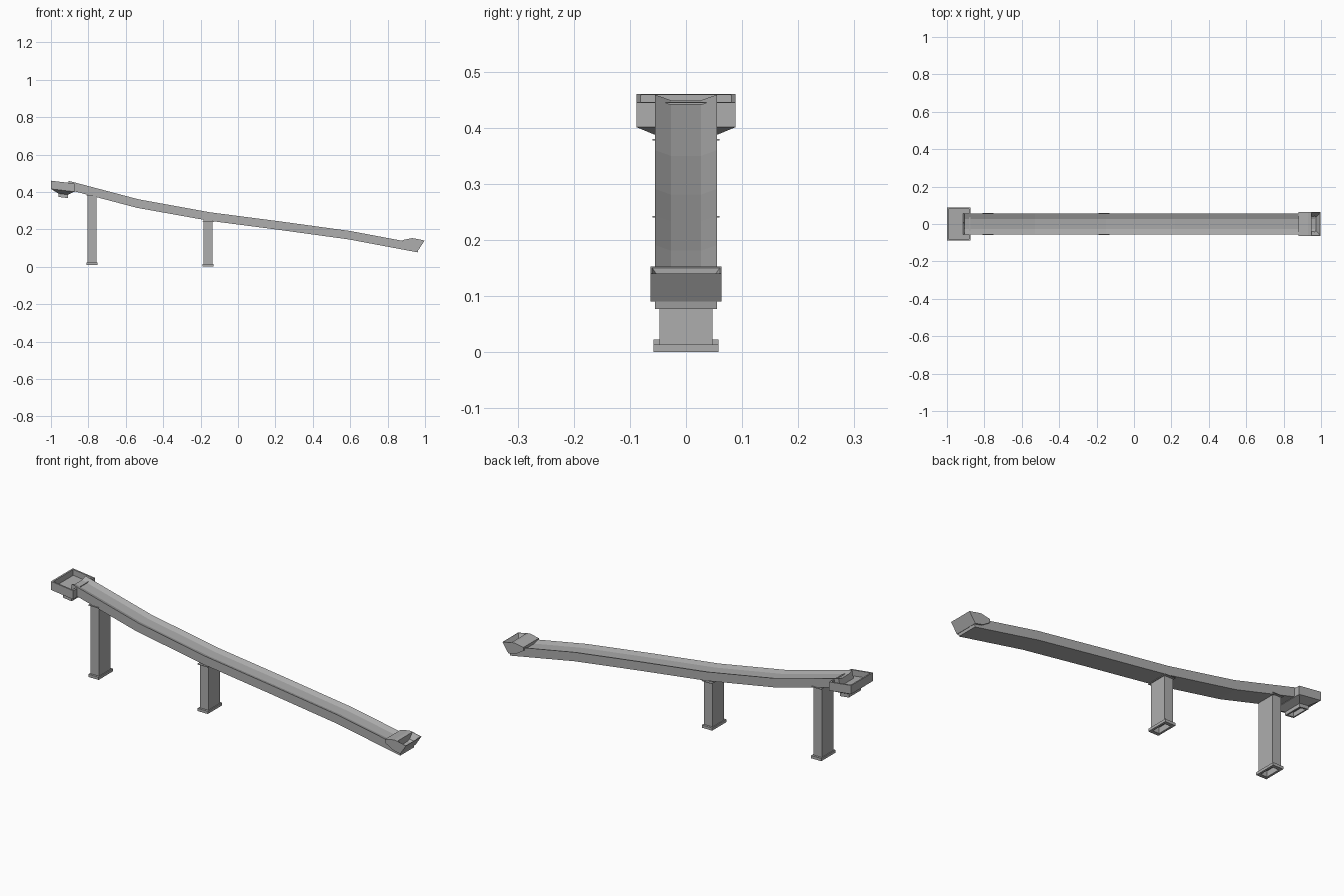
import bpy, bmesh
from mathutils import Vector

cube = bpy.data.objects.get("Cube")
if cube:
    bpy.data.objects.remove(cube, do_unlink=True)

grey = bpy.data.materials.new("painted steel grey")
grey.use_nodes = True
colour = (0.42, 0.42, 0.42, 1)
grey.diffuse_color = colour
grey.node_tree.nodes["Principled BSDF"].inputs["Base Color"].default_value = colour


def finish(name, bm):
    bmesh.ops.recalc_face_normals(bm, faces=bm.faces)
    mesh = bpy.data.meshes.new(name)
    bm.to_mesh(mesh)
    bm.free()
    mesh.materials.append(grey)
    obj = bpy.data.objects.new(name, mesh)
    bpy.context.collection.objects.link(obj)
    return obj


def loft(rings):
    """Skin a closed solid over rings holding equal numbers of points."""
    bm = bmesh.new()
    rows = [[bm.verts.new(p) for p in ring] for ring in rings]
    n = len(rows[0])
    for a, b in zip(rows, rows[1:]):
        for i in range(n):
            j = (i + 1) % n
            bm.faces.new((a[i], a[j], b[j], b[i]))
    bm.faces.new(rows[0])
    bm.faces.new(rows[-1])
    return bm


def rect(x0, x1, half, z, tilt=0.0):
    """Rectangular ring, optionally sloping along x."""
    return [(x, y, z + tilt * (x + 1)) for x, y in
            ((x0, -half), (x1, -half), (x1, half), (x0, half))]


# Troughed belt: side outline as top x, top z, bottom x, bottom z
stations = [(-0.905, 0.459, -0.915, 0.414), (-0.53, 0.36, -0.54, 0.315),
            (-0.15, 0.291, -0.155, 0.246), (0.22, 0.243, 0.214, 0.198),
            (0.60, 0.191, 0.593, 0.146), (0.968, 0.122, 0.96, 0.077)]
half, flat, dip = 0.055, 0.027, 0.01
finish("conveyor_belt", loft([
    [(bx, -half, bz), (bx, half, bz), (tx, half, tz),
     (tx, flat, tz - dip), (tx, -flat, tz - dip), (tx, -half, tz)]
    for tx, tz, bx, bz in stations]))

# Tilted feed tray with a funnel and a hollow outlet below
tilt = -0.12
finish("feed_hopper", loft([
    rect(-0.952, -0.918, 0.042, 0.395),
    rect(-0.952, -0.918, 0.042, 0.378, tilt),
    rect(-0.960, -0.910, 0.050, 0.378, tilt),
    rect(-0.960, -0.910, 0.050, 0.396, tilt),
    rect(-1.0, -0.875, 0.088, 0.416, tilt),
    rect(-1.0, -0.875, 0.088, 0.460, tilt),
    rect(-0.992, -0.883, 0.080, 0.460, tilt),
    rect(-0.992, -0.883, 0.080, 0.430, tilt)]))

# Discharge hood with a sunken opening in its sloping upper front
outline = [(0.88, 0.125), (0.88, 0.143), (0.93, 0.153),
           (0.945, 0.151), (0.998, 0.140), (0.965, 0.090), (0.92, 0.100)]
bm = loft([[(x, y, z) for x, z in outline] for y in (-0.063, 0.063)])
bmesh.ops.recalc_face_normals(bm, faces=bm.faces)
opening = max((f for f in bm.faces if f.normal.z > 0.5),
              key=lambda f: f.calc_center_median().x)
bmesh.ops.inset_region(bm, faces=[opening], thickness=0.004)
pit = bmesh.ops.extrude_face_region(bm, geom=[opening])
bmesh.ops.delete(bm, geom=[opening], context='FACES_ONLY')
floor = [v for v in pit["geom"] if isinstance(v, bmesh.types.BMVert)]
centre = sum((v.co for v in floor), Vector()) / len(floor)
for v in floor:
    v.co = centre + (v.co - centre) * 0.6 + Vector((-0.012, 0, -0.035))
finish("discharge_hood", bm)

# Support legs with hollow feet and thin mounting plates under the belt
for label, x, foot, top in (("rear", -0.78, 0.009, 0.38), ("middle", -0.16, 0.0, 0.243)):
    finish(label + "_leg", loft([
        rect(x - 0.018, x + 0.018, 0.040, foot + 0.03),
        rect(x - 0.018, x + 0.018, 0.040, foot),
        rect(x - 0.029, x + 0.029, 0.058, foot),
        rect(x - 0.029, x + 0.029, 0.058, foot + 0.014),
        rect(x - 0.024, x + 0.024, 0.047, foot + 0.014),
        rect(x - 0.024, x + 0.024, 0.047, top + 0.008)]))
    finish(label + "_mounting_plate", loft([
        rect(x - 0.029, x + 0.029, 0.060, top - 0.003),
        rect(x - 0.029, x + 0.029, 0.060, top)]))
